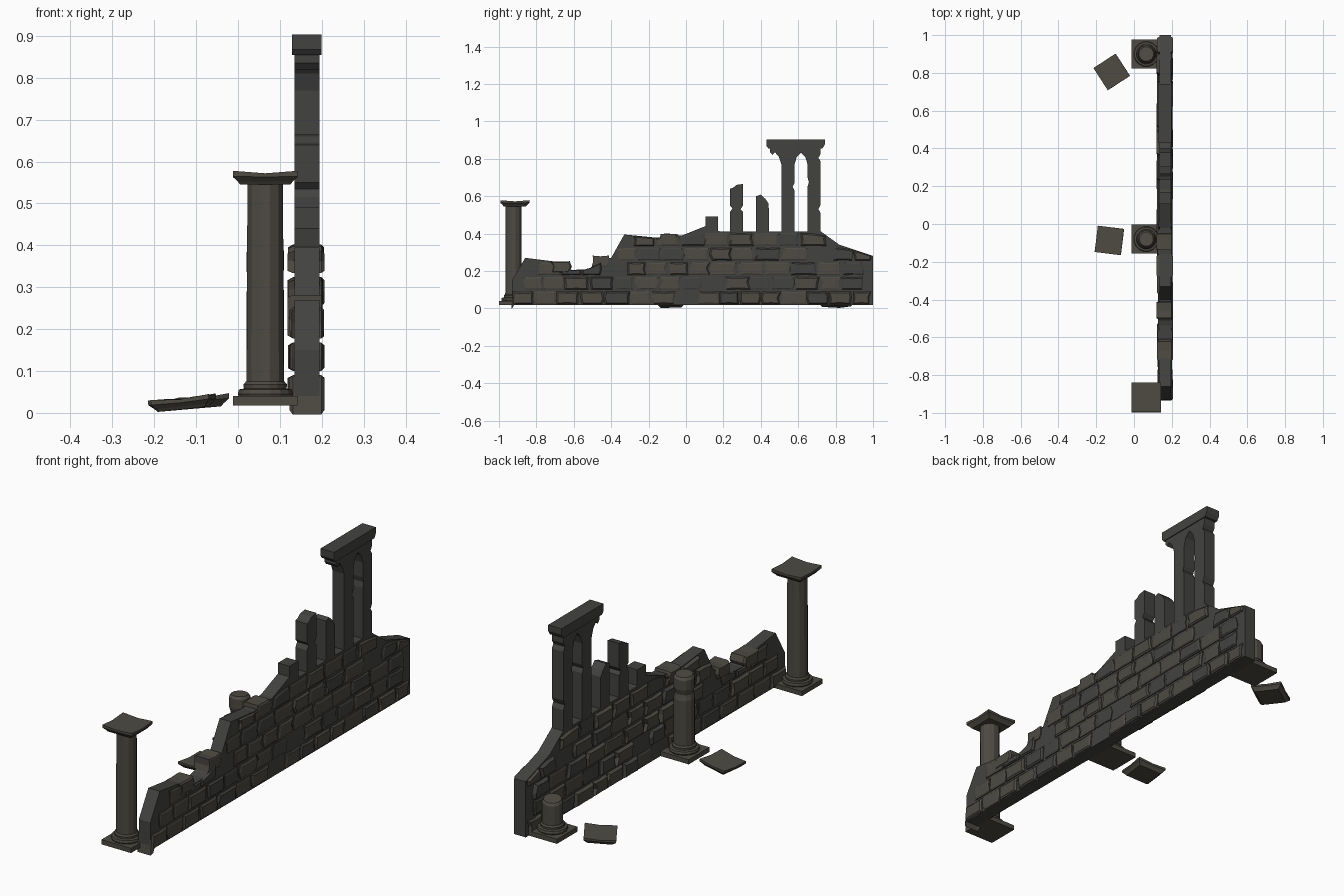
import bpy, math, random
from mathutils import Matrix, Vector

if "Cube" in bpy.data.objects:
    bpy.data.objects.remove(bpy.data.objects["Cube"])

random.seed(7)


def material(name, col):
    m = bpy.data.materials.new(name)
    m.diffuse_color = (*col, 1)
    m.use_nodes = True
    m.node_tree.nodes["Principled BSDF"].inputs["Base Color"].default_value = m.diffuse_color
    return m


DARK = material("dark_stone", (0.055, 0.055, 0.053))
WARM = material("warm_stone", (0.075, 0.069, 0.055))


def loft(name, rings, mat, matrix=None):
    """Skin equal-length rings of points and cap both ends."""
    n = len(rings[0])
    verts = [Vector(p) for r in rings for p in r]
    if matrix:
        verts = [matrix @ v for v in verts]
    faces = [tuple(range(n))[::-1], tuple(range((len(rings) - 1) * n, len(rings) * n))]
    for k in range(len(rings) - 1):
        for i in range(n):
            j = (i + 1) % n
            faces.append((k * n + i, k * n + j, k * n + n + j, k * n + n + i))
    me = bpy.data.meshes.new(name)
    me.from_pydata(verts, [], faces)
    me.materials.append(mat)
    ob = bpy.data.objects.new(name, me)
    bpy.context.collection.objects.link(ob)
    return ob


def slab_of_wall(name, outline, x0=0.135, x1=0.195):
    """Extrude a counter-clockwise (y, z) outline through the wall thickness."""
    return loft(name, [[(x, y, z) for y, z in outline] for x in (x0, x1)], DARK)


def square(h, z, dip=0.0):
    pts = []
    for sx, sy in ((-1, -1), (0, -1), (1, -1), (1, 0), (1, 1), (0, 1), (-1, 1), (-1, 0)):
        mid = sx * sy == 0
        pts.append((sx * h, sy * h, z - (dip if mid else 0)))
    return pts


def circle(r, z, n=12, tilt=0.0):
    a = [2 * math.pi * (i + 0.5) / n for i in range(n)]
    return [(r * math.cos(t), r * math.sin(t), z + tilt * math.cos(t + 1)) for t in a]


# Broken wall core
crest = [(-0.93, 0.15), (-0.86, 0.27), (-0.70, 0.25), (-0.61, 0.205), (-0.52, 0.21),
         (-0.46, 0.26), (-0.40, 0.27), (-0.33, 0.395), (-0.16, 0.378), (-0.02, 0.39),
         (0.105, 0.44), (0.18, 0.412), (0.72, 0.412), (0.82, 0.34), (1.0, 0.28)]
slab_of_wall("wall_core", [(-0.93, 0.018), (1.0, 0.018)] + crest[::-1])


def crest_height(y):
    for (a, za), (b, zb) in zip(crest, crest[1:]):
        if a <= y <= b:
            return za + (zb - za) * (y - a) / (b - a)
    return 0


# Raised bricks, passing right through the wall
def brick(y0, y1, z0, z1, trim=True):
    def r(s=0.007):
        return random.uniform(-s, s)
    ym, zm = (y0 + y1) / 2, (z0 + z1) / 2
    out = [(y0 + r(), z0), (ym, z0 + abs(r(0.003))), (y1 + r(), z0), (y1 + r(0.01), zm + r()),
           (y1 + r(), z1), (ym, z1 - abs(r(0.004))), (y0 + r(), z1), (y0 + r(0.01), zm + r())]
    if trim:
        out = [(y, min(z, crest_height(y) - 0.004)) for y, z in out]
        if min(out[4][1] - z0, out[6][1] - z0) < 0.022:
            return
    cy, cz = sum(p[0] for p in out) / 8, sum(p[1] for p in out) / 8
    rings = []
    for x, s in ((0.124 + r(0.006), 0.8), (0.131, 1), (0.199, 1), (0.204 + r(0.003), 0.8)):
        rings.append([(x, cy + (y - cy) * (1 - (1 - s) * 0.7), cz + (z - cz) * s) for y, z in out])
    loft("wall_brick", rings, WARM if random.random() < 0.6 else DARK)


ROW = 0.078
for row in range(5):
    y = -0.925 + (row % 2) * 0.06
    while y < 0.93:
        w = random.uniform(0.105, 0.145)
        end = min(y + w, 0.995)
        if random.random() > 0.08:
            brick(y, end - 0.01, 0.022 + row * ROW, 0.022 + (row + 1) * ROW - 0.01)
        y = end
# Loose bricks standing proud of the broken crest
brick(-0.72, -0.62, 0.19, 0.252, False)
brick(-0.50, -0.415, 0.222, 0.282, False)
brick(-0.13, -0.05, 0.335, 0.398, False)

# Broken arcade pillars
slab_of_wall("pillar_stub", [(0.105, 0.40), (0.17, 0.40), (0.17, 0.49), (0.105, 0.49)])
slab_of_wall("pillar_broken_tall", [
    (0.235, 0.40), (0.305, 0.40), (0.305, 0.515), (0.292, 0.53), (0.305, 0.55),
    (0.305, 0.665), (0.27, 0.66), (0.252, 0.645), (0.235, 0.64), (0.235, 0.55),
    (0.248, 0.535), (0.235, 0.515)])
slab_of_wall("pillar_broken_short", [
    (0.375, 0.40), (0.445, 0.40), (0.442, 0.56), (0.425, 0.585), (0.40, 0.608), (0.375, 0.60)])

# Surviving pointed arch with its two pillars
slab_of_wall("arch", [
    (0.51, 0.40), (0.58, 0.40), (0.58, 0.63), (0.57, 0.65), (0.58, 0.67), (0.58, 0.77),
    (0.592, 0.808), (0.615, 0.832), (0.638, 0.808), (0.65, 0.77), (0.65, 0.70),
    (0.657, 0.675), (0.65, 0.65), (0.65, 0.40), (0.72, 0.40), (0.72, 0.51), (0.708, 0.53),
    (0.72, 0.555), (0.72, 0.785), (0.708, 0.805), (0.72, 0.825), (0.72, 0.868),
    (0.45, 0.868), (0.45, 0.835), (0.463, 0.82), (0.475, 0.835), (0.497, 0.81), (0.51, 0.77)])
slab_of_wall("arch_cornice", [(0.44, 0.855), (0.73, 0.855), (0.742, 0.875), (0.742, 0.903),
                              (0.43, 0.903), (0.43, 0.868)], 0.129, 0.199)


# Columns along the inner side
def capital(name, matrix):
    loft(name, [square(0.06, 0), square(0.066, 0.008), square(0.07, 0.012),
                square(0.077, 0.02, 0.002), square(0.077, 0.033, 0.006)], WARM, matrix)


def column(name, y, shaft):
    m = Matrix.Translation((0.065, y, 0))
    loft(name + "_plinth", [square(0.077, 0.018), square(0.077, 0.04)], WARM, m)
    loft(name + "_base", [circle(r, z, 16) for r, z in (
        (0.064, 0.038), (0.067, 0.045), (0.064, 0.056), (0.052, 0.058),
        (0.053, 0.068), (0.047, 0.075))], WARM, m)
    loft(name + "_shaft", [circle(r, z, 12, t) for r, z, t in shaft], WARM, m)


column("whole_column", -0.922, [(0.046, 0.07, 0), (0.044, 0.55, 0)])
capital("whole_column_capital", Matrix.Translation((0.065, -0.915, 0.545)))
column("broken_column", -0.08, [(0.046, 0.07, 0), (0.046, 0.29, 0.004), (0.039, 0.315, 0.004),
                                (0.046, 0.34, 0.004), (0.046, 0.385, 0.003), (0.038, 0.397, 0.003)])
column("column_stump", 0.90, [(0.046, 0.07, 0), (0.046, 0.17, 0.006), (0.039, 0.183, 0.006)])

# Fallen capitals on the ground
for name, x, y, turn, tip in (("fallen_capital_a", -0.116, 0.805, 33, -5),
                              ("fallen_capital_b", -0.128, -0.087, -7, -6)):
    m = (Matrix.Translation((x, y, 0.009)) @ Matrix.Rotation(math.radians(tip), 4, 'Y')
         @ Matrix.Rotation(math.radians(turn), 4, 'Z') @ Matrix.Diagonal((0.91, 0.91, 0.9, 1)))
    capital(name, m)
